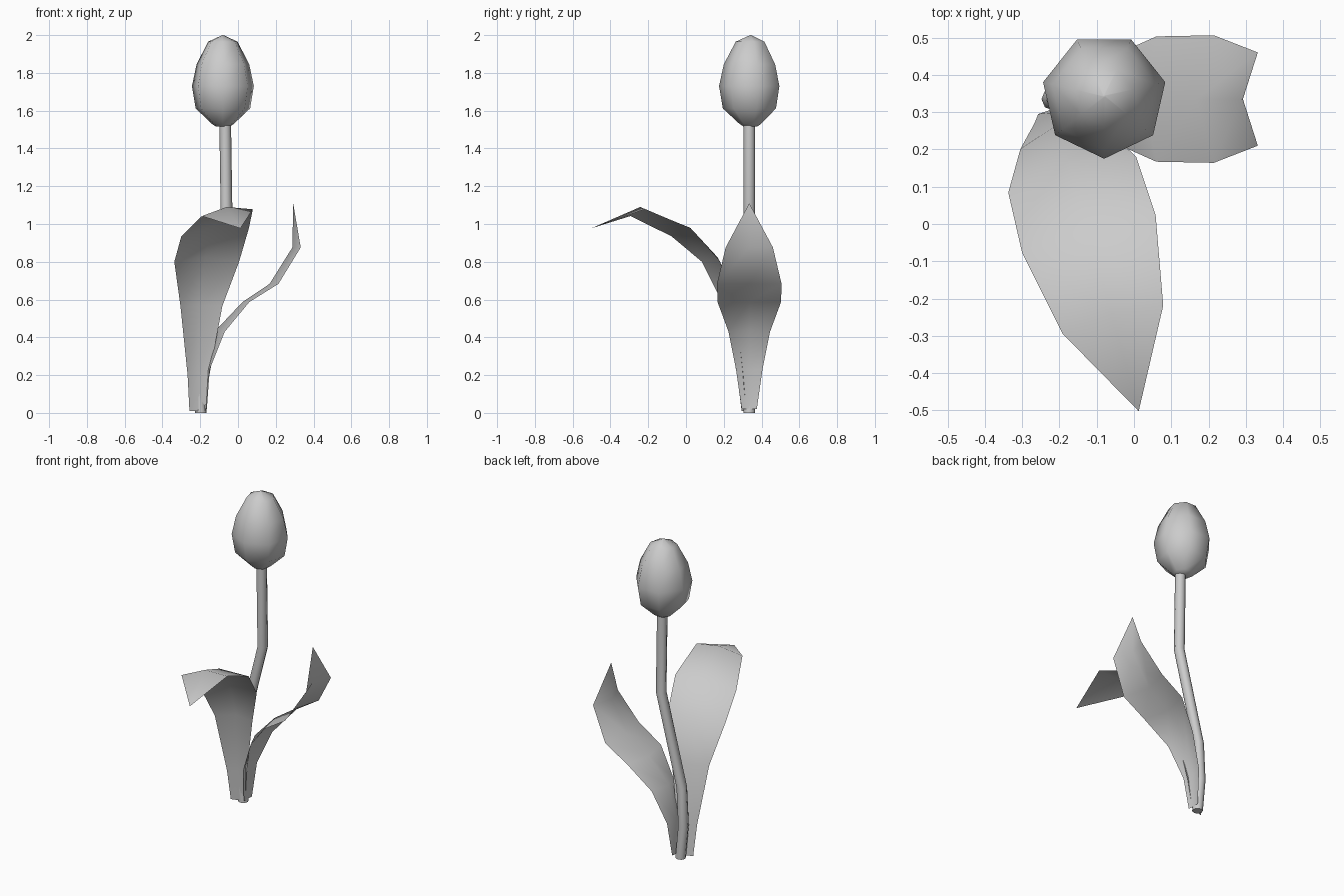
import bpy
import bmesh
from math import cos, sin, radians, tau
from mathutils import Vector

cube = bpy.data.objects.get("Cube")
if cube:
    bpy.data.objects.remove(cube, do_unlink=True)

grey = bpy.data.materials.new("soft_grey")
grey.use_nodes = True
colour = (0.6, 0.6, 0.6, 1)
grey.diffuse_color = colour
grey.node_tree.nodes["Principled BSDF"].inputs["Base Color"].default_value = colour


def finish(name, bm, closed):
    if closed:
        bmesh.ops.recalc_face_normals(bm, faces=bm.faces)
    mesh = bpy.data.meshes.new(name)
    bm.to_mesh(mesh)
    bm.free()
    mesh.materials.append(grey)
    obj = bpy.data.objects.new(name, mesh)
    bpy.context.collection.objects.link(obj)
    bpy.ops.object.select_all(action="DESELECT")
    obj.select_set(True)
    bpy.context.view_layer.objects.active = obj
    bpy.ops.object.shade_smooth_by_angle(angle=radians(65))
    return obj


def bridge(bm, a, b):
    for i in range(len(a)):
        j = (i + 1) % len(a)
        bm.faces.new((a[i], a[j], b[j], b[i]))


def loft(name, rings, sides):
    """Closed tube through rings of (x, y, z, radius), first corner facing front."""
    bm = bmesh.new()
    loops = []
    for x, y, z, r in rings:
        angles = [tau * i / sides - tau / 4 for i in range(sides)]
        loops.append([bm.verts.new((x + r * cos(a), y + r * sin(a), z)) for a in angles])
    for a, b in zip(loops, loops[1:]):
        bridge(bm, a, b)
    bm.faces.new(loops[0])
    bm.faces.new(loops[-1])
    return finish(name, bm, True)


def leaf(name, origin, heading, rows, tip):
    """Thin leaf; rows hold reach, height, half width, tilt, midrib reach, midrib height."""
    out = Vector((cos(heading), sin(heading), 0))
    side = Vector((-sin(heading), cos(heading), 0))
    up = Vector((0, 0, 1))
    base = Vector(origin)
    bm = bmesh.new()
    strips = []
    for reach, z, half, tilt, mid_reach, mid_z in rows:
        edge = base + out * reach + up * z
        offset = side * half + up * tilt
        middle = base + out * mid_reach + up * mid_z
        strips.append([bm.verts.new(p) for p in (edge - offset, middle, edge + offset)])
    for a, b in zip(strips, strips[1:]):
        for i in range(2):
            bm.faces.new((a[i], b[i], b[i + 1], a[i + 1]))
    end = bm.verts.new(base + out * tip[0] + up * tip[1])
    last = strips[-1]
    for i in range(2):
        bm.faces.new((last[i], end, last[i + 1]))
    return finish(name, bm, False)


# Bent stem
stem_path = [(-0.197, 0), (-0.217, 0.21), (-0.205, 0.45), (-0.06, 1.02), (-0.068, 1.54)]
loft("stem", [(x, 0.335, z, 0.031) for x, z in stem_path], 8)

# Closed seven-sided flower head
bud_profile = [(0.04, 1.517), (0.06, 1.53), (0.148, 1.612), (0.168, 1.73),
               (0.143, 1.845), (0.08, 1.965), (0.003, 2.0)]
loft("flower_head", [(-0.08, 0.343, z, r) for r, z in bud_profile], 7)

# Upright leaf on the left
leaf("left_leaf", (0, 0.335, 0), 0, [
    (-0.165, 0.02, 0.04, 0, -0.17, 0.02),
    (-0.15, 0.23, 0.07, 0, -0.165, 0.23),
    (-0.07, 0.43, 0.11, 0, -0.115, 0.44),
    (0.06, 0.587, 0.168, 0, 0.024, 0.587),
    (0.214, 0.683, 0.171, 0, 0.167, 0.683),
    (0.332, 0.876, 0.125, 0, 0.288, 0.876),
], (0.292, 1.11))

# Drooping leaf at the front
leaf("front_leaf", (-0.212, 0.297, 0), radians(-74.3), [
    (-0.01, 0.01, 0.044, 0, -0.012, 0.01),
    (0.011, 0.2, 0.06, 0, -0.002, 0.2),
    (0.067, 0.565, 0.115, 0, 0.03, 0.57),
    (0.171, 0.8, 0.178, 0, 0.136, 0.825),
    (0.336, 0.957, 0.186, 0.022, 0.315, 0.99),
    (0.575, 1.06, 0.14, 0.018, 0.56, 1.09),
], (0.83, 0.977))
